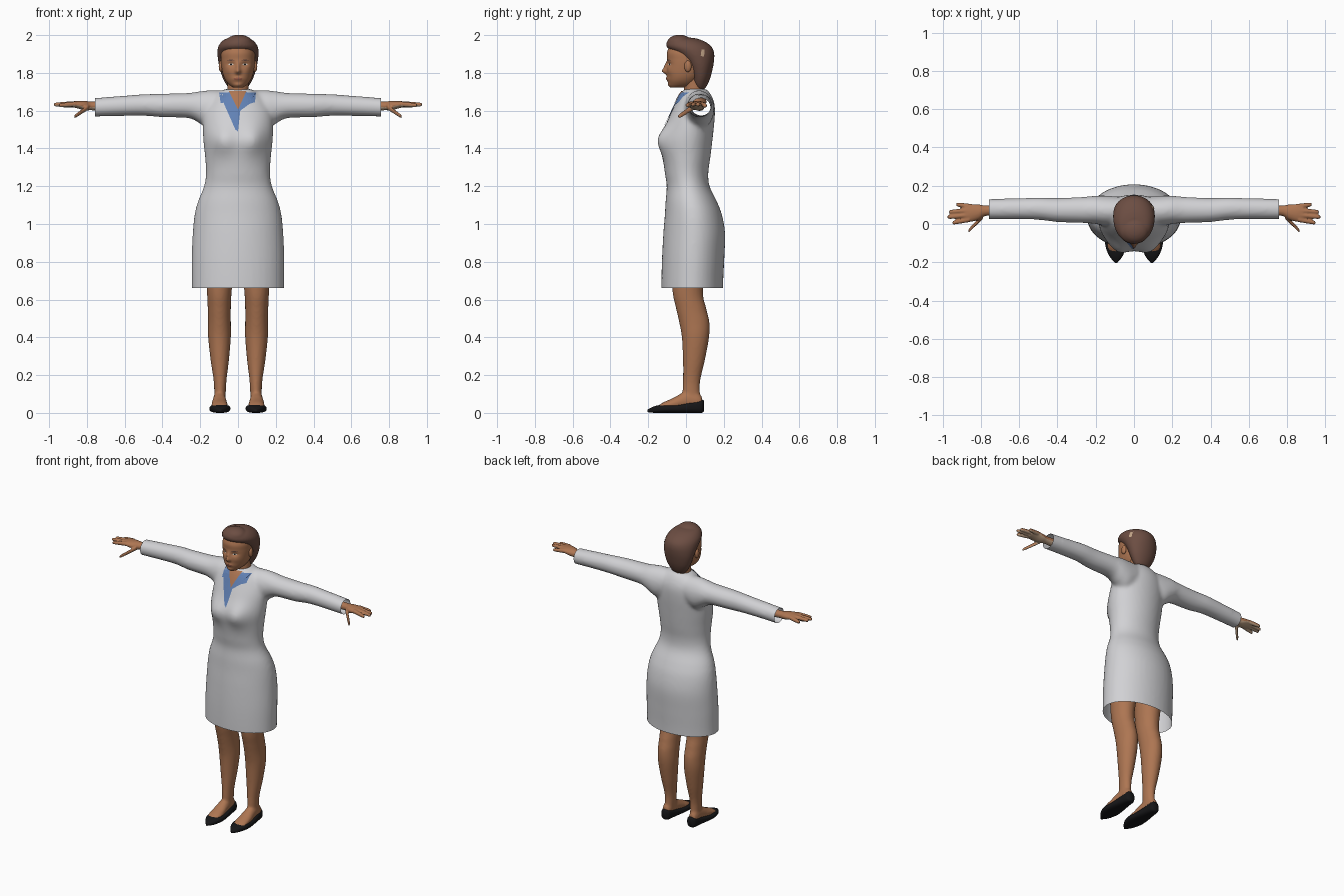
import bpy, bmesh, math
from mathutils import Vector, Matrix
from mathutils.bvhtree import BVHTree

cube = bpy.data.objects.get("Cube")
if cube:
    bpy.data.objects.remove(cube, do_unlink=True)


def material(name, r, g, b):
    m = bpy.data.materials.new(name)
    m.use_nodes = True
    m.diffuse_color = (r, g, b, 1)
    bsdf = m.node_tree.nodes["Principled BSDF"]
    bsdf.inputs["Base Color"].default_value = (r, g, b, 1)
    bsdf.inputs["Roughness"].default_value = 0.8
    return m


WHITE = material("dress white", 0.64, 0.64, 0.66)
SKIN = material("warm skin", 0.42, 0.18, 0.085)
PALM = material("pale palm", 0.55, 0.38, 0.25)
HAIR = material("brown hair", 0.15, 0.075, 0.055)
BLUE = material("collar blue", 0.12, 0.22, 0.46)
BLACK = material("shoe black", 0.008, 0.008, 0.009)
LIPS = material("lip red", 0.30, 0.10, 0.06)
EYE = material("eye white", 0.6, 0.56, 0.5)

PLACE = {"x": lambda t, u, v: (t, u, v),
         "y": lambda t, u, v: (u, t, v),
         "z": lambda t, u, v: (u, v, t)}


def spline(a, b, c, d, t):
    """Catmull-Rom blend of one value."""
    return b + 0.5 * t * (c - a + t * (2*a - 5*b + 4*c - d + t * (3*(b - c) + d - a)))


def loft(bm, rings, axis="z", sides=40, steps=6, power=1.0):
    """Skin rings (t, u0, u1, v0, v1) along an axis, smoothly interpolated."""
    rows = []
    last = len(rings) - 1
    for i in range(last):
        quad = [rings[max(0, min(last, i + k))] for k in (-1, 0, 1, 2)]
        for j in range(steps + (i == last - 1)):
            rows.append([spline(*vals, j / steps) for vals in zip(*quad)])
    loops = []
    for t, u0, u1, v0, v1 in rows:
        loop = []
        for k in range(sides):
            a = math.tau * k / sides
            c, s = math.cos(a), math.sin(a)
            c = math.copysign(abs(c) ** power, c)
            s = math.copysign(abs(s) ** power, s)
            loop.append(bm.verts.new(PLACE[axis](
                t, (u0 + u1 + (u1 - u0) * c) / 2, (v0 + v1 + (v1 - v0) * s) / 2)))
        loops.append(loop)
    for a, b in zip(loops, loops[1:]):
        for k in range(sides):
            n = (k + 1) % sides
            bm.faces.new((a[k], a[n], b[n], b[k]))
    bm.faces.new(loops[0])
    bm.faces.new(loops[-1])


def ball(bm, centre, radii):
    mat = Matrix.Translation(centre) @ Matrix.Diagonal((*radii, 1))
    bmesh.ops.create_uvsphere(bm, u_segments=24, v_segments=16, radius=1, matrix=mat)


def bump(bm, x, z, sx, sz, depth):
    """Push the front surface outward around (x, z)."""
    for v in bm.verts:
        if v.co.y < 0.0:
            v.co.y -= depth * math.exp(-((v.co.x - x) / sx) ** 2 - ((v.co.z - z) / sz) ** 2)


def make(name, bm, *mats, voxel=0, relax=4):
    """Turn a bmesh into a smooth object, optionally fusing its volumes."""
    bmesh.ops.recalc_face_normals(bm, faces=bm.faces)
    mesh = bpy.data.meshes.new(name)
    bm.to_mesh(mesh)
    bm.free()
    ob = bpy.data.objects.new(name, mesh)
    bpy.context.collection.objects.link(ob)
    if voxel:
        rm = ob.modifiers.new("fuse", "REMESH")
        rm.mode, rm.voxel_size = "VOXEL", voxel
        sm = ob.modifiers.new("relax", "SMOOTH")
        sm.iterations = relax
        dg = bpy.context.evaluated_depsgraph_get()
        ob.data = bpy.data.meshes.new_from_object(ob.evaluated_get(dg))
        ob.modifiers.clear()
    ob.data.materials.clear()
    for m in mats:
        ob.data.materials.append(m)
    for p in ob.data.polygons:
        p.use_smooth = True
        p.material_index = 0
    return ob


def mirrored(ob):
    twin = ob.copy()
    twin.data = ob.data.copy()
    twin.name = ob.name.replace("left", "right")
    twin.data.transform(Matrix.Diagonal((-1, 1, 1, 1)))
    twin.data.flip_normals()
    bpy.context.collection.objects.link(twin)


def plate(name, target, outline, mat, lift=0.004, ray=(0, 1, 0)):
    """Drape a thin flat shape over a target along a ray."""
    ray = Vector(ray)
    bm = bmesh.new()
    bm.faces.new([bm.verts.new((a, -1, b) if ray.y else (1, a, b)) for a, b in outline])
    bmesh.ops.triangulate(bm, faces=bm.faces)
    bmesh.ops.subdivide_edges(bm, edges=bm.edges, cuts=7, use_grid_fill=True)
    src = bmesh.new()
    src.from_mesh(target.data)
    tree = BVHTree.FromBMesh(src)
    src.free()
    missed = []
    for v in bm.verts:
        hit = tree.ray_cast(v.co, ray)[0]
        if hit:
            v.co = hit - ray * lift
        else:
            missed.append(v)
    bmesh.ops.delete(bm, geom=missed, context="VERTS")
    for f in bm.faces:
        f.normal_update()
        if f.normal.dot(ray) > 0:
            f.normal_flip()
    mesh = bpy.data.meshes.new(name)
    bm.to_mesh(mesh)
    bm.free()
    mesh.materials.append(mat)
    bpy.context.collection.objects.link(bpy.data.objects.new(name, mesh))


def oval(x, z, rx, rz, n=12):
    return [(x + rx * math.cos(math.tau * k / n), z + rz * math.sin(math.tau * k / n)) for k in range(n)]


# Dress: body and sleeves fused, then cut open at hem and cuffs
body = [(0.6, 0.245, -0.13, 0.195), (0.7, 0.245, -0.13, 0.197), (0.82, 0.245, -0.127, 0.203),
        (0.95, 0.24, -0.12, 0.207), (1.05, 0.23, -0.112, 0.19), (1.12, 0.212, -0.108, 0.163),
        (1.2, 0.18, -0.102, 0.125), (1.27, 0.17, -0.112, 0.118), (1.36, 0.175, -0.12, 0.13),
        (1.46, 0.185, -0.115, 0.142), (1.56, 0.185, -0.09, 0.152), (1.63, 0.165, -0.06, 0.152),
        (1.68, 0.125, -0.035, 0.135), (1.715, 0.07, -0.012, 0.11)]
bm = bmesh.new()
loft(bm, [(z, -w, w, f, b) for z, w, f, b in body])
for s in (1, -1):
    bump(bm, 0.08 * s, 1.445, 0.07, 0.075, 0.045)
    sleeve = [(0.06, 0.0, 0.14, 1.53, 1.705), (0.14, -0.01, 0.148, 1.5, 1.708),
              (0.2, 0.0, 0.148, 1.53, 1.703), (0.26, 0.005, 0.142, 1.56, 1.694),
              (0.4, 0.01, 0.136, 1.565, 1.69), (0.5, 0.022, 0.138, 1.573, 1.687),
              (0.62, 0.025, 0.134, 1.572, 1.678), (0.8, 0.025, 0.13, 1.567, 1.664)]
    loft(bm, [(x * s, *rest) for x, *rest in sleeve], "x")
dress = make("dress", bm, WHITE, voxel=0.011, relax=8)
bm = bmesh.new()
bm.from_mesh(dress.data)
for co, no in (((0, 0, 0.66), (0, 0, -1)), ((0.757, 0, 0), (1, 0, 0)), ((-0.757, 0, 0), (-1, 0, 0))):
    bmesh.ops.bisect_plane(bm, geom=bm.verts[:] + bm.edges[:] + bm.faces[:],
                           plane_co=co, plane_no=no, clear_outer=True)
bm.to_mesh(dress.data)
bm.free()

# Collar, placket and open neckline
plate("collar", dress, [(-0.1, 1.695), (-0.092, 1.64), (-0.06, 1.645), (-0.03, 1.625), (-0.014, 1.5),
                        (0, 1.49), (0.012, 1.6), (0.03, 1.64), (0.06, 1.635), (0.09, 1.645),
                        (0.095, 1.695), (0, 1.7)], BLUE)
plate("neckline", dress, [(-0.05, 1.705), (0.045, 1.705), (0.0, 1.605)], SKIN, 0.007)

# Head with modelled face
bm = bmesh.new()
skull = [(1.722, 0.025, -0.08, -0.01), (1.737, 0.047, -0.09, 0.04), (1.76, 0.066, -0.096, 0.065),
         (1.79, 0.079, -0.1, 0.09), (1.83, 0.087, -0.102, 0.11), (1.87, 0.091, -0.1, 0.12),
         (1.91, 0.089, -0.1, 0.12), (1.95, 0.07, -0.08, 0.1), (1.975, 0.03, -0.04, 0.06)]
loft(bm, [(z, -w, w, f, b) for z, w, f, b in skull], sides=96, steps=10, power=0.92)
for x, z, sx, sz, d in ((0, 1.808, 0.014, 0.014, 0.022), (0, 1.832, 0.01, 0.022, 0.014),
                        (0, 1.768, 0.026, 0.012, 0.007), (0, 1.735, 0.022, 0.012, 0.006),
                        (0.037, 1.846, 0.02, 0.012, -0.009), (-0.037, 1.846, 0.02, 0.012, -0.009),
                        (0.05, 1.81, 0.02, 0.02, 0.004), (-0.05, 1.81, 0.02, 0.02, 0.004)):
    bump(bm, x, z, sx, sz, d)
head = make("head", bm, SKIN)
bm = bmesh.new()
loft(bm, [(1.64, -0.075, 0.075, -0.025, 0.11), (1.69, -0.06, 0.06, -0.012, 0.1),
          (1.73, -0.056, 0.056, -0.01, 0.095), (1.79, -0.056, 0.056, -0.01, 0.09)])
make("neck", bm, SKIN)
bm = bmesh.new()
ball(bm, (0.09, 0.01, 1.835), (0.012, 0.019, 0.03))
ear = make("left_ear", bm, SKIN)
mirrored(ear)

# Painted face details
for side, s in (("left", 1), ("right", -1)):
    plate(side + "_eye", head, oval(0.037 * s, 1.845, 0.014, 0.005), EYE, 0.001)
    plate(side + "_iris", head, oval(0.037 * s, 1.845, 0.005, 0.005), BLACK, 0.002)
    plate(side + "_eyebrow", head, oval(0.038 * s, 1.867, 0.02, 0.003), HAIR, 0.002)
plate("lips", head, oval(0, 1.768, 0.024, 0.007), LIPS, 0.001)

# Short swept hair with a raised front
bm = bmesh.new()
locks = [(1.715, 0.045, 0.05, 0.1), (1.74, 0.064, 0.035, 0.115), (1.78, 0.084, 0.025, 0.131),
         (1.83, 0.099, 0.005, 0.143), (1.87, 0.106, -0.025, 0.149), (1.905, 0.109, -0.065, 0.149),
         (1.935, 0.106, -0.1, 0.138), (1.96, 0.092, -0.103, 0.11), (1.978, 0.07, -0.09, 0.07),
         (1.986, 0.04, -0.07, 0.035)]
loft(bm, [(z, -w, w, f, b) for z, w, f, b in locks])
ball(bm, (0.005, -0.035, 1.96), (0.072, 0.065, 0.042))
hair = make("hair", bm, HAIR, voxel=0.006, relax=5)
plate("hair_clip", hair, [(0.078, 1.89), (0.096, 1.885), (0.098, 1.925), (0.082, 1.925)],
      PALM, 0.003, (-1, 0, 0))

# Hands: wrist, palm, four fingers and a thumb
bm = bmesh.new()
loft(bm, [(0.7, 0.045, 0.1, 1.598, 1.65), (0.775, 0.042, 0.097, 1.602, 1.648),
          (0.81, 0.022, 0.102, 1.602, 1.652), (0.85, 0.012, 0.104, 1.612, 1.652),
          (0.885, 0.012, 0.1, 1.62, 1.648)], "x", 24)
digits = [(0.86, 0.024, 1.635, 0.948, 0.006, 1.628), (0.86, 0.047, 1.637, 0.974, 0.036, 1.632),
          (0.86, 0.07, 1.637, 0.966, 0.063, 1.632), (0.85, 0.091, 1.633, 0.928, 0.102, 1.625),
          (0.79, 0.04, 1.62, 0.866, -0.038, 1.568)]
for x0, y0, z0, x1, y1, z1 in digits:
    rings = []
    for t, r in ((0, 0.014), (0.5, 0.0125), (0.9, 0.0105), (1, 0.007)):
        x, y, z = (a + (b - a) * t for a, b in ((x0, x1), (y0, y1), (z0, z1)))
        rings.append((x, y - r, y + r, z - r, z + r))
    loft(bm, rings, "x", 16, 4)
hand = make("left_hand", bm, SKIN, PALM, voxel=0.0045, relax=3)
for p in hand.data.polygons:
    p.material_index = int(p.normal.z < -0.35)
mirrored(hand)

# Legs with feet
bm = bmesh.new()
loft(bm, [(0.04, 0.068, 0.126, -0.02, 0.08), (0.12, 0.064, 0.126, -0.018, 0.073),
          (0.18, 0.06, 0.13, -0.016, 0.077), (0.28, 0.048, 0.145, -0.016, 0.1),
          (0.4, 0.038, 0.158, -0.022, 0.122), (0.48, 0.038, 0.159, -0.036, 0.124),
          (0.55, 0.038, 0.16, -0.052, 0.108), (0.65, 0.033, 0.165, -0.072, 0.09),
          (0.85, 0.012, 0.18, -0.08, 0.12)])
loft(bm, [(0.085, 0.08, 0.12, 0.03, 0.085), (0.06, 0.07, 0.128, 0.015, 0.11),
          (0.02, 0.066, 0.13, 0.015, 0.12), (-0.02, 0.062, 0.134, 0.015, 0.106),
          (-0.07, 0.056, 0.14, 0.015, 0.078), (-0.12, 0.055, 0.14, 0.012, 0.056),
          (-0.155, 0.07, 0.125, 0.012, 0.032)], "y")
mirrored(make("left_leg", bm, SKIN, voxel=0.008, relax=4))

# Pointed flat shoes
bm = bmesh.new()
loft(bm, [(0.094, 0.08, 0.115, 0.008, 0.065), (0.08, 0.066, 0.129, 0.0, 0.07),
          (0.03, 0.058, 0.137, 0.0, 0.06), (-0.05, 0.046, 0.148, 0.0, 0.044),
          (-0.11, 0.041, 0.15, 0.0, 0.045), (-0.165, 0.058, 0.13, 0.0, 0.036),
          (-0.203, 0.088, 0.1, 0.004, 0.018)], "y", power=0.75)
mirrored(make("left_shoe", bm, BLACK))
